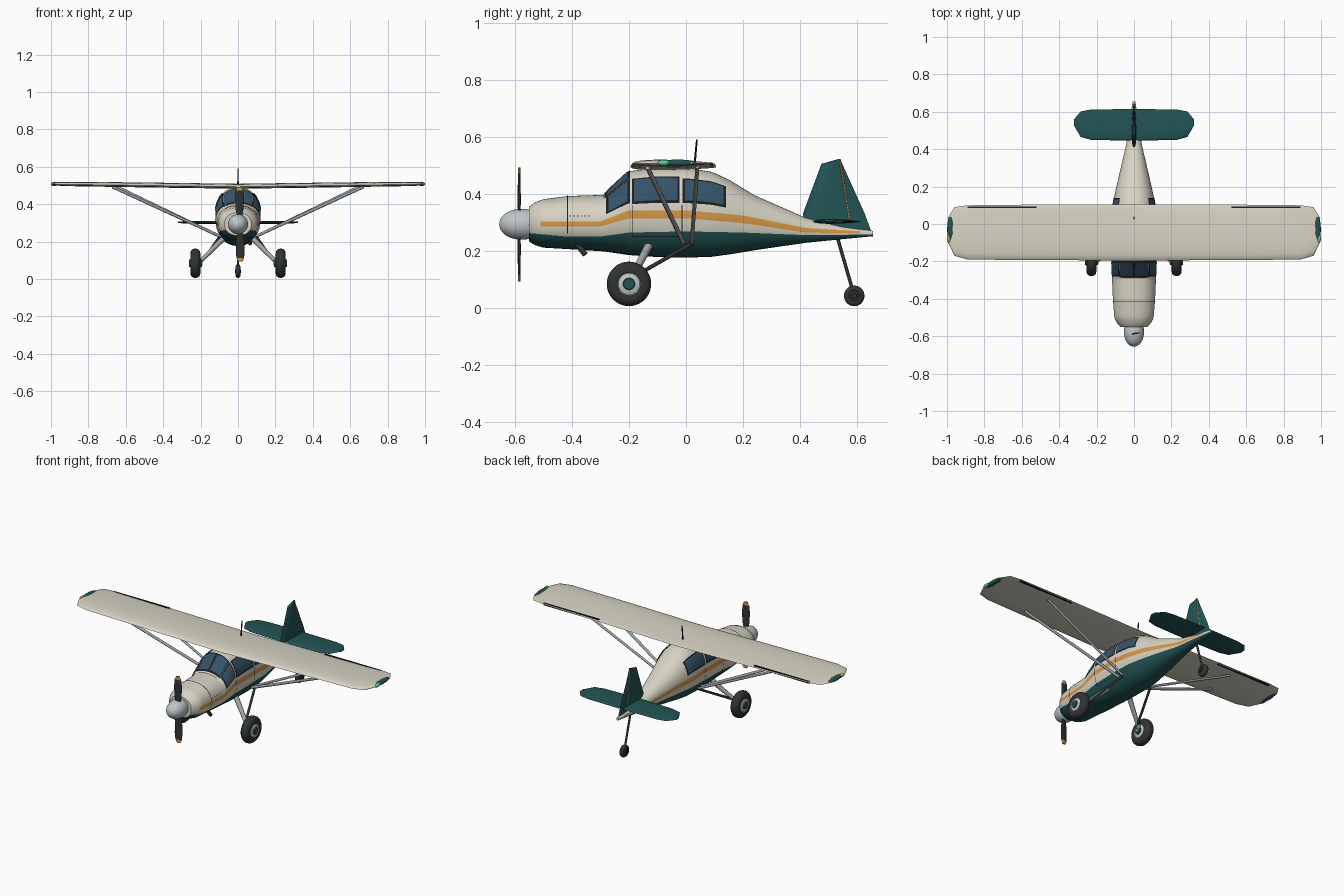
import bpy, bmesh, math
from mathutils import Vector, Matrix

if "Cube" in bpy.data.objects:
    bpy.data.objects.remove(bpy.data.objects["Cube"])

PALETTE = {
    "cream": (0.68, 0.65, 0.55), "teal": (0.016, 0.088, 0.088), "orange": (0.68, 0.31, 0.06),
    "glass_blue": (0.035, 0.085, 0.14), "black": (0.012, 0.013, 0.014), "rubber": (0.03, 0.033, 0.034),
    "metal": (0.36, 0.38, 0.39), "spinner_grey": (0.52, 0.57, 0.59), "light_green": (0.08, 0.65, 0.3),
}
MATS = {}
for key, col in PALETTE.items():
    MATS[key] = bpy.data.materials.new(key)
    MATS[key].diffuse_color = (*col, 1)


def finish(name, bm, mats, angle=35, fix=True):
    if fix:
        bmesh.ops.recalc_face_normals(bm, faces=bm.faces[:])
    me = bpy.data.meshes.new(name)
    bm.to_mesh(me)
    bm.free()
    for m in mats:
        me.materials.append(MATS[m])
    me.polygons.foreach_set("use_smooth", [True] * len(me.polygons))
    me.set_sharp_from_angle(angle=math.radians(angle))
    ob = bpy.data.objects.new(name, me)
    bpy.context.scene.collection.objects.link(ob)
    return ob


def loft(name, rings, mats, rule=None, angle=35):
    """Skin closed rings; rule(ring index, point index) gives the material."""
    bm = bmesh.new()
    vs = [[bm.verts.new(p) for p in r] for r in rings]
    n = len(rings[0])
    for i in range(len(vs) - 1):
        for j in range(n):
            k = (j + 1) % n
            f = bm.faces.new((vs[i][j], vs[i][k], vs[i + 1][k], vs[i + 1][j]))
            f.material_index = rule(i, j) if rule else 0
    bm.faces.new(vs[0])
    bm.faces.new(vs[-1])
    return finish(name, bm, mats, angle)


def tube(name, p, q, r, mat, r2=None, seg=12):
    p, q = Vector(p), Vector(q)
    d = q - p
    bm = bmesh.new()
    bmesh.ops.create_cone(bm, cap_ends=True, segments=seg, radius1=r, radius2=r2 or r, depth=d.length,
                          matrix=Matrix.Translation((p + q) / 2) @ d.to_track_quat('Z', 'Y').to_matrix().to_4x4())
    return finish(name, bm, [mat])


def ellipsoid(name, c, r, mat):
    bm = bmesh.new()
    bmesh.ops.create_uvsphere(bm, u_segments=20, v_segments=12, radius=1,
                              matrix=Matrix.Translation(c) @ Matrix.Diagonal((*r, 1)))
    return finish(name, bm, [mat])


def box(name, c, size, mat):
    bm = bmesh.new()
    bmesh.ops.create_cube(bm, size=1, matrix=Matrix.Translation(c) @ Matrix.Diagonal((*size, 1)))
    return finish(name, bm, [mat])


def lathe(name, prof, place, mats, rule=None, seg=32):
    """Revolve (radius, axial) points around an axis."""
    rings = [[place(r * math.cos(2 * math.pi * k / seg), r * math.sin(2 * math.pi * k / seg), a)
              for k in range(seg)] for r, a in prof]
    return loft(name, rings, mats, rule)


def table(rows, y):
    if y <= rows[0][0]:
        return rows[0][1:]
    for a, b in zip(rows, rows[1:]):
        if y <= b[0]:
            t = (y - a[0]) / (b[0] - a[0])
            return tuple(u + (v - u) * t for u, v in zip(a[1:], b[1:]))
    return rows[-1][1:]


# Fuselage: station y, half width, top z, bottom z
BODY = [(-0.55, 0.072, 0.355, 0.232), (-0.53, 0.09, 0.37, 0.22), (-0.50, 0.105, 0.381, 0.211),
        (-0.415, 0.112, 0.392, 0.206), (-0.29, 0.118, 0.396, 0.198), (-0.2, 0.121, 0.479, 0.185),
        (-0.1, 0.121, 0.492, 0.178), (0.0, 0.12, 0.492, 0.176), (0.09, 0.116, 0.477, 0.179),
        (0.15, 0.105, 0.45, 0.187), (0.24, 0.085, 0.395, 0.202), (0.42, 0.043, 0.316, 0.228),
        (0.55, 0.024, 0.285, 0.241), (0.655, 0.007, 0.27, 0.251)]
# Paint lines: station y, top of lower colour, stripe bottom, stripe top
PAINT = [(-0.55, 0.262, 0.285, 0.303), (-0.42, 0.25, 0.285, 0.303), (-0.3, 0.25, 0.285, 0.303),
         (-0.2, 0.264, 0.314, 0.342), (0.0, 0.268, 0.314, 0.342), (0.2, 0.264, 0.297, 0.324),
         (0.42, 0.255, 0.264, 0.28), (0.65, 0.257, 0.261, 0.267)]
N = 2.2


def skin(y, th, side=1, off=0.0):
    """Point on the body; th runs from 0 at the belly to pi at the roof."""
    w, top, bot = table(BODY, y)
    zc, h = (top + bot) / 2, (top - bot) / 2
    c, s = math.cos(th), max(0.0, math.sin(th))
    return (side * (w + off) * s ** (2 / N), y, zc - math.copysign((h + off) * abs(c) ** (2 / N), c))


def theta(y, z):
    w, top, bot = table(BODY, y)
    u = max(-1, min(1, ((top + bot) / 2 - z) / ((top - bot) / 2)))
    return math.acos(math.copysign(abs(u) ** (N / 2), u))


ys = sorted({r[0] for r in BODY} | {-0.51, 0.61} | {round(-0.54 + 0.03 * i, 3) for i in range(40)} - {0.66})
ys = [y for y in ys if y <= 0.655]
BANDS = (6, 2, 2, 12)
rings = []
for y in ys:
    stops = [0] + [theta(y, z) for z in table(PAINT, y)] + [math.pi]
    ths = [stops[b] + (stops[b + 1] - stops[b]) * i / n for b, n in enumerate(BANDS) for i in range(n)]
    rings.append([skin(y, t) for t in ths + [math.pi]] + [skin(y, t, -1) for t in ths[:0:-1]])
TOTAL = sum(BANDS)


def body_rule(i, j):
    row = j if j < TOTAL else 2 * TOTAL - 1 - j
    if row < 6:
        return 1
    return 2 if 8 <= row < 10 and -0.511 < ys[i] + 0.001 < 0.61 else 0


loft("fuselage", rings, ["cream", "teal", "orange"], body_rule)


def panel(name, quad, mat, side, off, n=8):
    """Thin plate laid on the body; quad of (y, theta), front low, back low, back high, front high."""
    bm = bmesh.new()
    a, b, c, d = [Vector(q) for q in quad]
    g = [[bm.verts.new(skin(*a.lerp(b, i / n).lerp(d.lerp(c, i / n), j / n), side, off))
          for j in range(n + 1)] for i in range(n + 1)]
    for i in range(n):
        for j in range(n):
            f = [g[i][j], g[i + 1][j], g[i + 1][j + 1], g[i][j + 1]]
            bm.faces.new(f if side > 0 else f[::-1])
    finish(name, bm, [mat], fix=False)


def window(name, quad, side):
    frame = [(y + sy * 0.008, t + st * 0.055) for (y, t), sy, st in
             zip(quad, (-1, 1, 1, -1), (-1, -1, 1, 1))]
    frame = [(y, min(t, math.pi)) for y, t in frame]
    panel(name + "_frame", frame, "black", side, 0.003)
    panel(name + "_glass", quad, "glass_blue", side, 0.005)


def yz(*pts):
    return [(y, theta(y, z)) for y, z in pts]


# Cabin glazing, panel seams and cowl louvres on both sides
for s, tag in ((1, "right"), (-1, "left")):
    P = math.pi
    window("windscreen_" + tag, [(-0.277, P - 0.6), (-0.205, P - 0.6), (-0.205, P - 0.04), (-0.277, P - 0.04)], s)
    window("quarter_window_" + tag, [(-0.272, theta(-0.272, 0.338)), (-0.205, theta(-0.205, 0.372)),
                                     (-0.205, P - 0.72), (-0.272, P - 0.72)], s)
    window("door_window_" + tag, yz((-0.182, 0.372), (-0.03, 0.376), (-0.03, 0.452), (-0.182, 0.446)), s)
    window("rear_window_" + tag, yz((-0.004, 0.376), (0.132, 0.36), (0.132, 0.422), (-0.004, 0.446)), s)
    panel("cowl_seam_" + tag, [(-0.418, 1.2), (-0.414, 1.2), (-0.414, P), (-0.418, P)], "black", s, 0.002, 16)
    for y in (-0.19, -0.015):
        panel("door_seam_" + tag, yz((y, 0.25), (y + 0.003, 0.25), (y + 0.003, 0.36), (y, 0.36)), "black", s, 0.002)
    panel("door_sill_" + tag, yz((-0.19, 0.25), (-0.015, 0.25), (-0.015, 0.253), (-0.19, 0.253)), "black", s, 0.002)
    for k in range(6):
        y = -0.408 + 0.013 * k
        panel("louvre_" + tag, yz((y, 0.319), (y + 0.005, 0.319), (y + 0.005, 0.323), (y, 0.323)), "black", s, 0.002, 1)


# Lifting surfaces from aerofoil sections
def foil(front, back, up, low, n=20):
    out = []
    for k in range(n):
        a = 2 * math.pi * k / n
        u = (1 - math.cos(a)) / 2
        out.append((front + (back - front) * u, (up if a < math.pi else low) * math.sin(a) * (1.25 - 0.75 * u)))
    return out


def mirrored(rows):
    return [(-r[0], *r[1:]) for r in rows[:0:-1]] + rows


def wing_z(x):
    return 0.493 + 0.014 * abs(x)


WING = mirrored([(0, -0.195, 0.105, 1), (0.5, -0.193, 0.104, 1), (0.89, -0.19, 0.1, 0.9),
                 (0.96, -0.17, 0.09, 0.75), (0.994, -0.1, 0.035, 0.4)])
loft("wing", [[(x, y, wing_z(x) + z) for y, z in foil(f, b, 0.017 * t, 0.011 * t)] for x, f, b, t in WING], ["cream"])
TAIL = mirrored([(0, 0.445, 0.615, 1), (0.23, 0.45, 0.612, 0.9), (0.285, 0.465, 0.602, 0.75), (0.32, 0.525, 0.56, 0.4)])
loft("tailplane", [[(x, y, 0.303 + z) for y, z in foil(f, b, 0.009 * t, 0.009 * t)] for x, f, b, t in TAIL], ["teal"])
FIN = [(0.262, 0.425, 0.652, 1), (0.33, 0.41, 0.627, 1), (0.505, 0.475, 0.548, 0.6), (0.522, 0.535, 0.542, 0.3)]
loft("fin", [[(x, y, h) for y, x in foil(f, b, 0.014 * t, 0.014 * t)] for h, f, b, t in FIN], ["teal"])
for s in (1, -1):
    tube("rudder_hinge_line", (s * 0.006, 0.572, 0.31), (s * 0.002, 0.541, 0.512), 0.0035, "orange", seg=8)

# Spinner and propeller
PROP_Z = 0.293
prof = [(0.05, -0.545), (0.053, -0.56)] + [(0.053 * math.cos(a) + 0.0005, -0.58 - 0.075 * math.sin(a))
                                         for a in [math.pi / 2 * i / 10 for i in range(11)]]
lathe("spinner", prof, lambda u, v, a: (u, a, PROP_Z + v), ["spinner_grey"])
for s in (1, -1):
    BLADE = [(0.03, 0.012, 0.5), (0.08, 0.023, 0.4), (0.14, 0.025, 0.3), (0.18, 0.021, 0.22), (0.2, 0.012, 0.15)]
    rings = [[(0.01 + s * (w * math.cos(k * math.pi / 5) * math.cos(tw)) - 0.002 * s,
               -0.585 + 0.004 * math.sin(k * math.pi / 5) + s * w * 0.45 * tw * math.cos(k * math.pi / 5),
               PROP_Z + s * r) for k in range(10)] for r, w, tw in BLADE]
    loft("propeller_blade", rings, ["rubber", "orange"], lambda i, j: int(i == 3))

# Wheels: tyre, rim and hub cap in one revolved profile
WHEEL = [(0.001, 0.46), (0.24, 0.46), (0.27, 0.36), (0.48, 0.3), (0.52, 0.34), (0.68, 0.36),
         (0.86, 0.31), (0.96, 0.2), (1, 0.07)]
WHEEL += [(r, -a) for r, a in WHEEL[::-1]]


def wheel(name, c, R, width, mats):
    def rule(i, j):
        i = min(i, 16 - i)
        return 0 if i < 2 else 1 if i < 4 else 2
    lathe(name, [(r * R, a * width) for r, a in WHEEL],
          lambda u, v, a: (c[0] + a, c[1] + u, c[2] + v), mats, rule, 36)


wheel("tail_wheel", (0, 0.59, 0.042), 0.036, 0.036, ["rubber"] * 3)
tube("tail_wheel_leg", (0, 0.53, 0.25), (0, 0.585, 0.06), 0.006, "rubber")

# Undercarriage, wing struts, aileron gaps and tip fairings
for s, tag in ((1, "right"), (-1, "left")):
    wheel("main_wheel_" + tag, (s * 0.228, -0.2, 0.084), 0.078, 0.075, ["teal", "spinner_grey", "rubber"])
    tube("gear_leg_" + tag, (s * 0.075, -0.13, 0.22), (s * 0.2, -0.195, 0.095), 0.015, "metal", 0.011)
    tube("gear_brace_" + tag, (s * 0.18, -0.185, 0.108), (s * 0.1, 0.02, 0.225), 0.007, "rubber")
    tube("axle_" + tag, (s * 0.19, -0.2, 0.086), (s * 0.225, -0.2, 0.084), 0.011, "metal")
    tube("front_strut_" + tag, (s * 0.1, -0.01, 0.23), (s * 0.67, -0.135, 0.492), 0.008, "metal")
    tube("rear_strut_" + tag, (s * 0.1, 0.02, 0.23), (s * 0.65, 0.04, 0.495), 0.007, "metal")
    box("aileron_gap_" + tag, (s * 0.705, 0.089, wing_z(0.705)), (0.37, 0.008, 0.014), "black")
    ellipsoid("tip_fairing_" + tag, (s * 0.982, -0.03, 0.508), (0.017, 0.07, 0.012), "teal")
    ellipsoid("tip_light_" + tag, (s * 0.99, -0.078, 0.509), (0.01, 0.022, 0.01), "light_green" if s > 0 else "orange")

# Aerial and exhaust
tube("aerial", (0, 0.03, 0.5), (0, 0.038, 0.59), 0.004, "black", 0.003, 8)
tube("exhaust", (0.06, -0.39, 0.235), (0.065, -0.353, 0.186), 0.01, "rubber")

for m in bpy.data.materials:
    if m.users and not m.is_grease_pencil:
        m.use_nodes = True
        m.node_tree.nodes["Principled BSDF"].inputs["Base Color"].default_value = m.diffuse_color
